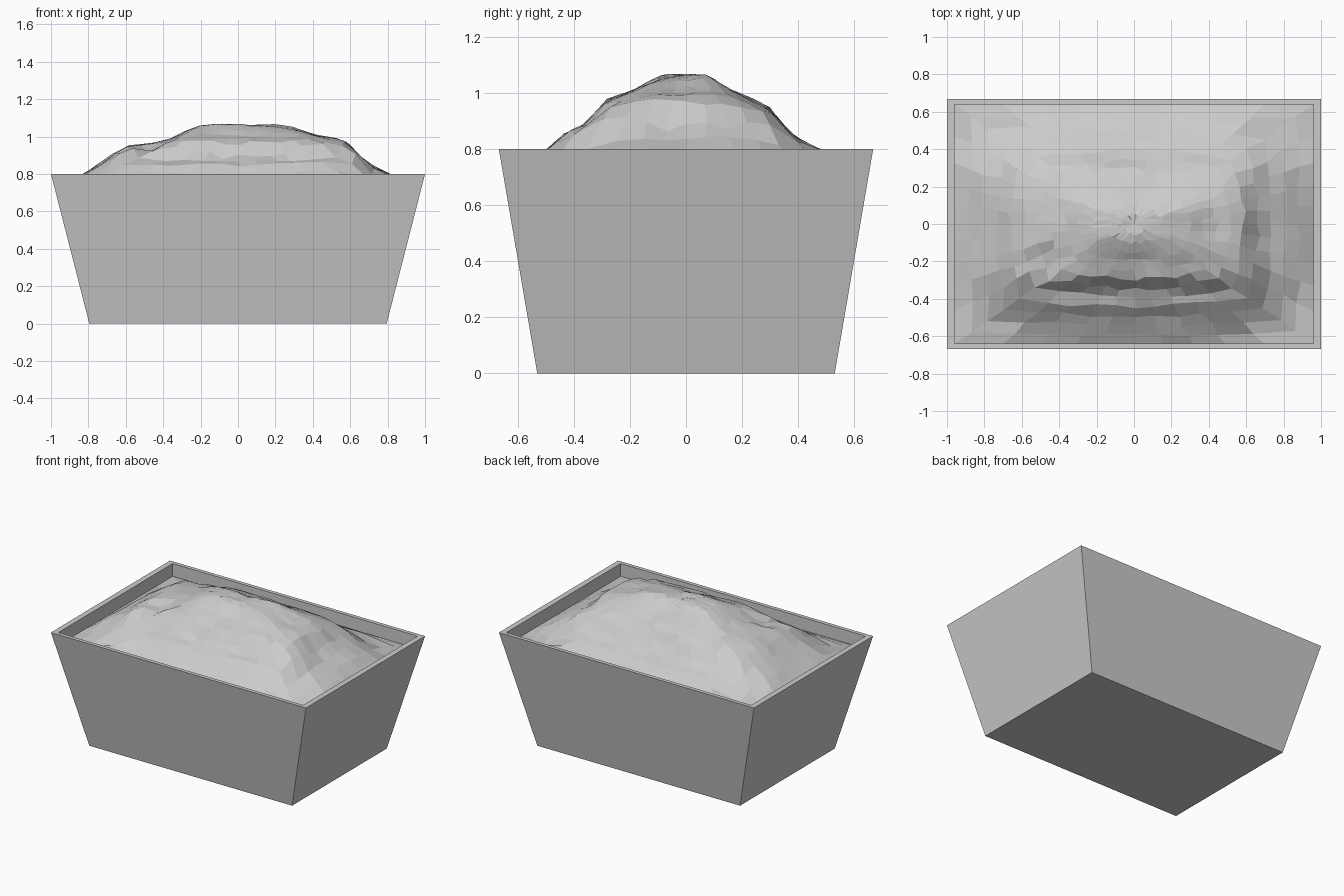
import bpy, bmesh, random
from math import cos, sin, atan2, pi
from mathutils import noise, Vector

if "Cube" in bpy.data.objects:
    bpy.data.objects.remove(bpy.data.objects["Cube"])

random.seed(4)
RIM_X, RIM_Y, EDGE_Z, TOP_Z = 0.96, 0.64, 0.71, 1.067


def make_object(name, bm):
    bmesh.ops.recalc_face_normals(bm, faces=bm.faces)
    mesh = bpy.data.meshes.new(name)
    bm.to_mesh(mesh)
    bm.free()
    ob = bpy.data.objects.new(name, mesh)
    bpy.context.collection.objects.link(ob)
    return ob


def rect(bm, hx, hy, z):
    return [bm.verts.new((sx * hx, sy * hy, z))
            for sx, sy in ((-1, -1), (1, -1), (1, 1), (-1, 1))]


def bridge(bm, a, b):
    n = len(a)
    for i in range(n):
        bm.faces.new((a[i], a[(i + 1) % n], b[(i + 1) % n], b[i]))


# Tapered planter box with a thin rim and a shallow inner lip
bm = bmesh.new()
loops = [rect(bm, *s) for s in ((0.795, 0.53, 0), (1, 0.667, 0.8),
                                (RIM_X, RIM_Y, 0.8), (RIM_X, RIM_Y, EDGE_Z))]
bm.faces.new(loops[0][::-1])
for a, b in zip(loops, loops[1:]):
    bridge(bm, a, b)
make_object("planter_box", bm)

# Mound outlines as seen from the front and from the side
FRONT = [(-0.96, 0.71), (-0.83, 0.8), (-0.75, 0.84), (-0.6, 0.955), (-0.4, 0.97),
         (-0.3, 1.02), (-0.2, 1.06), (-0.1, 1.067), (0.2, 1.06), (0.3, 1.045),
         (0.4, 1.01), (0.55, 0.985), (0.62, 0.94), (0.68, 0.86), (0.81, 0.8), (0.96, 0.71)]
SIDE = [(-0.64, 0.71), (-0.49, 0.8), (-0.43, 0.86), (-0.36, 0.88), (-0.29, 0.97),
        (-0.2, 1.0), (-0.15, 1.03), (-0.06, 1.067), (0.07, 1.065), (0.12, 1.03),
        (0.2, 0.99), (0.3, 0.945), (0.35, 0.88), (0.4, 0.83), (0.48, 0.8), (0.64, 0.71)]


def drop(profile, v):
    """Fraction fallen from the summit (0) to the planter edge (1)."""
    for (a, za), (b, zb) in zip(profile, profile[1:]):
        if v <= b:
            z = za + (zb - za) * max(0, v - a) / (b - a)
            return (TOP_Z - z) / (TOP_Z - EDGE_Z)
    return 1.0


def height(x, y):
    a, b = drop(FRONT, x), drop(SIDE, y)
    r = min(1.0, (a ** 2.6 + b ** 2.6) ** (1 / 2.6))
    return TOP_Z - (TOP_Z - EDGE_Z) * r


# Soil mound: rings that change from the rectangular edge to an oval summit
RINGS, SEGS = 13, 40
bm = bmesh.new()
previous = None
for k in range(RINGS):
    t = 1 - k / RINGS
    ring = []
    for i in range(SEGS):
        a = 2 * pi * (i + 0.0) / SEGS + pi / 4
        c, s = cos(a), sin(a)
        m = max(abs(c), abs(s))
        q = t * (t + (1 - t) * m) / m
        x, y = RIM_X * q * c, RIM_Y * q * s
        z = EDGE_Z
        if k:
            x += random.uniform(-0.015, 0.015)
            y += random.uniform(-0.012, 0.012)
            z = height(x, y) + 0.014 * noise.noise(Vector((x * 6, y * 6, 2)))
            # small gully in the front left slope
            d = ((x + 0.48) / 0.1) ** 2 + ((y + 0.2) / 0.1) ** 2
            z -= 0.04 * max(0, 1 - d)
            z = min(TOP_Z, max(z, EDGE_Z))
        ring.append(bm.verts.new((x, y, z)))
    if previous:
        bridge(bm, previous, ring)
    previous = ring
summit = bm.verts.new((0, 0, 1.06))
for i in range(SEGS):
    bm.faces.new((previous[i], previous[(i + 1) % SEGS], summit))
make_object("soil_mound", bm)
